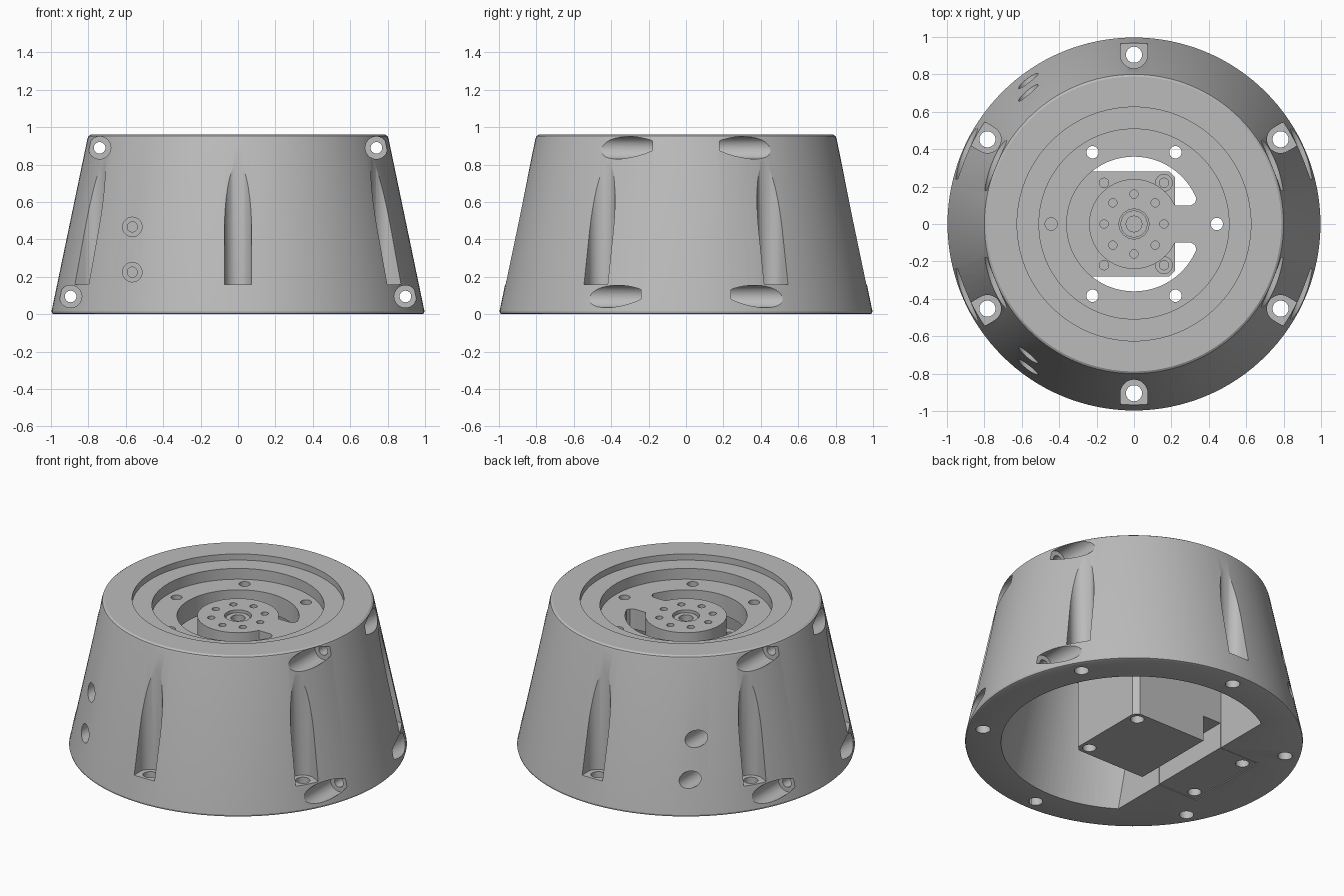
import bpy, bmesh, math
from mathutils import Matrix, Vector

if "Cube" in bpy.data.objects:
    bpy.data.objects.remove(bpy.data.objects["Cube"], do_unlink=True)

grey = bpy.data.materials.new("plain grey")
grey.use_nodes = True
GREY = (0.5, 0.5, 0.5, 1)
grey.diffuse_color = GREY
for node in grey.node_tree.nodes:
    if node.type == 'BSDF_PRINCIPLED':
        node.inputs["Base Color"].default_value = GREY


def finish(name, bm):
    bmesh.ops.recalc_face_normals(bm, faces=bm.faces[:])
    mesh = bpy.data.meshes.new(name)
    bm.to_mesh(mesh)
    bm.free()
    mesh.materials.append(grey)
    obj = bpy.data.objects.new(name, mesh)
    bpy.context.collection.objects.link(obj)
    return obj


def lathe(name, profile, steps=128):
    """Spin an (r, z) profile that starts and ends on the axis."""
    bm = bmesh.new()
    vs = [bm.verts.new((r, 0, z)) for r, z in profile]
    es = [bm.edges.new(pair) for pair in zip(vs, vs[1:])]
    bmesh.ops.spin(bm, geom=vs + es, cent=(0, 0, 0), axis=(0, 0, 1),
                   angle=math.tau, steps=steps, use_merge=False)
    bmesh.ops.remove_doubles(bm, verts=bm.verts[:], dist=1e-4)
    return finish(name, bm)


def prism(name, outline, z0, z1, turn=0):
    """Extrude an (x, y) outline from z0 to z1."""
    bm = bmesh.new()
    face = bm.faces.new([bm.verts.new((x, y, z0)) for x, y in outline])
    new = bmesh.ops.extrude_face_region(bm, geom=[face])["geom"]
    bmesh.ops.translate(bm, vec=(0, 0, z1 - z0),
                        verts=[v for v in new if isinstance(v, bmesh.types.BMVert)])
    bmesh.ops.rotate(bm, verts=bm.verts[:], cent=(0, 0, 0),
                     matrix=Matrix.Rotation(turn, 3, 'Z'))
    return finish(name, bm)


def box(name, x0, x1, y0, y1, z0, z1):
    return prism(name, [(x0, y0), (x1, y0), (x1, y1), (x0, y1)], z0, z1)


def rod(name, start, end, radius, segments=32):
    a, b = Vector(start), Vector(end)
    bm = bmesh.new()
    turn = (b - a).to_track_quat('Z', 'Y').to_matrix().to_4x4()
    bmesh.ops.create_cone(bm, cap_ends=True, segments=segments, radius1=radius,
                          radius2=radius, depth=(b - a).length,
                          matrix=Matrix.Translation((a + b) / 2) @ turn)
    return finish(name, bm)


def cut(target, cutter):
    mod = target.modifiers.new("cut", 'BOOLEAN')
    mod.operation, mod.solver, mod.object = 'DIFFERENCE', 'EXACT', cutter
    bpy.context.view_layer.objects.active = target
    bpy.ops.object.modifier_apply(modifier=mod.name)
    bpy.data.objects.remove(cutter, do_unlink=True)


def drill(target, x, y, z0, z1, radius):
    cut(target, rod("drill", (x, y, z0), (x, y, z1), radius))


def polar(r, degrees):
    a = math.radians(degrees)
    return r * math.cos(a), r * math.sin(a)


# Tapered housing with a stepped recess in the top
TOP, FLOOR, CEILING = 0.96, 0.85, 0.72
housing = lathe("housing", [
    (0, 0), (0.982, 0), (0.994, 0.005), (0.997, 0.016), (0.805, 0.938),
    (0.8, 0.952), (0.788, TOP), (0.625, TOP), (0.625, 0.92), (0.508, 0.92),
    (0.508, FLOOR), (0, FLOOR)])

# Hollow underside, leaving solid ground behind a straight wall
cavity = lathe("cavity", [(0, -0.02), (0.789, -0.02), (0.635, CEILING), (0, CEILING)])
cut(cavity, box("keep_solid", -1, -0.43, -1, 1, -0.1, 0.9))
cut(housing, cavity)
cut(housing, box("motor_pocket", -0.715, -0.3, -0.285, 0.285, -0.02, 0.7))

# Curved slot around the hub, interrupted by a bridge
half = [(0.22, 0.1), (0.305, 0.1), (0.325, 0.112)]
outer = [polar(0.36, a) for a in range(22, 339, 4)]
inner = [polar(0.24, a) for a in range(334, 25, -4)]
slot = half[1:] + outer + [(x, -y) for x, y in half[::-1]] + inner + half[:1]
cut(housing, prism("slot", slot, 0.701, 0.9))

# Flutes with vertical bolt holes around the side
flute = [polar(0.073, a) for a in range(90, 271, 10)]
flute = [(x + 0.905, y) for x, y in flute] + [(1.2, -0.073), (1.2, 0.073)]
for k in range(6):
    angle = 30 + 60 * k
    cut(housing, prism("flute", flute, 0.16, 1.1, math.radians(angle)))
    drill(housing, *polar(0.905, angle), -0.1, 0.3, 0.043)

# Counterbored cross holes, front to back
for x, z, depth in [(0.74, 0.89, 0.18), (0.895, 0.095, 0.24)]:
    for side in (-1, 1):
        cut(housing, rod("bore", (side * x, -1.2, z), (side * x, 1.2, z), 0.031))
        for face in (-1, 1):
            cut(housing, rod("counterbore", (side * x, face * depth, z),
                             (side * x, face * 1.2, z), 0.06))

# Small screw holes that reach the motor
for z in (0.225, 0.467):
    for face in (-1, 1):
        cut(housing, rod("screw", (-0.565, face * 0.27, z), (-0.565, face * 1.1, z), 0.027))
        cut(housing, rod("screw_head", (-0.565, face * 0.5, z), (-0.565, face * 1.1, z), 0.052))

# Ring of holes in the recess floor
for k in range(6):
    drill(housing, *polar(0.443, 60 * k), 0.6, 0.9, 0.033)

# Hub drillings
for k in range(8):
    drill(housing, *polar(0.16, 45 * k), 0.74, 0.9, 0.022)
drill(housing, 0, 0, 0.8, 0.9, 0.08)
drill(housing, 0, 0, 0.74, 0.9, 0.042)

# Hub shaft joining the plate to the motor
rod("hub_shaft", (0, 0, 0.66), (0, 0, 0.73), 0.238, 96)

# Motor block with chamfered front corners
motor = prism("motor", [(-0.71, -0.28), (0.19, -0.28), (0.22, -0.25),
                        (0.22, 0.25), (0.19, 0.28), (-0.71, 0.28)], 0.002, 0.69)
cut(motor, box("cable_channel", -0.43, -0.3, -0.5, 0.5, -0.1, 0.17))
for y in (-0.22, 0.22):
    for x in (-0.65, 0.16):
        drill(motor, x, y, -0.1, 0.1, 0.04)
    for x in (-0.16, 0.16):
        drill(motor, x, y, 0.6, 0.8, 0.025)
    drill(motor, 0.16, y, 0.66, 0.8, 0.045)

# Raised collar around the central bore
collar = rod("collar", (0, 0, 0.795), (0, 0, 0.835), 0.072)
drill(collar, 0, 0, 0.7, 0.9, 0.042)

# Smooth curved walls, keep crisp edges
bpy.ops.object.select_all(action='DESELECT')
for name in ("housing", "hub_shaft", "motor", "collar"):
    bpy.data.objects[name].select_set(True)
bpy.context.view_layer.objects.active = housing
bpy.ops.object.shade_smooth_by_angle(angle=math.radians(25))
